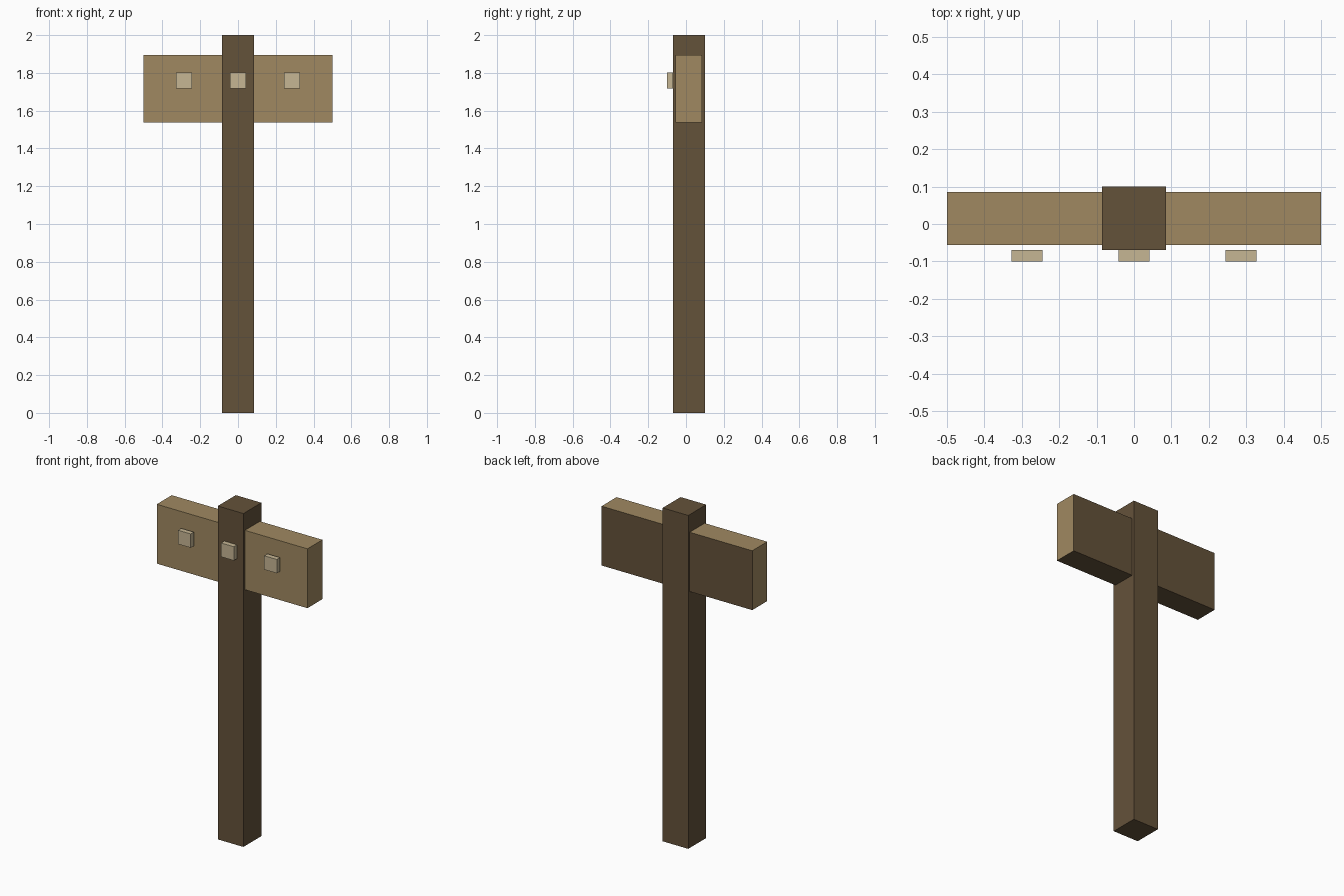
import bpy, bmesh
from mathutils import Vector

if "Cube" in bpy.data.objects:
    bpy.data.objects.remove(bpy.data.objects["Cube"])


def material(name, rgb):
    """Flat colour from 0-255 sRGB, stored as linear."""
    m = bpy.data.materials.new(name)
    lin = [((c / 255 + 0.055) / 1.055) ** 2.4 for c in rgb]
    m.diffuse_color = (*lin, 1.0)
    m.use_nodes = True
    m.node_tree.nodes["Principled BSDF"].inputs["Base Color"].default_value = m.diffuse_color
    return m


dark_wood = material("dark_wood", (100, 82, 58))
light_wood = material("light_wood", (160, 137, 97))
pale_peg = material("pale_peg", (198, 182, 148))


def box(name, lo, hi, *mats):
    lo, hi = Vector(lo), Vector(hi)
    bm = bmesh.new()
    bmesh.ops.create_cube(bm, size=1)
    bmesh.ops.scale(bm, vec=hi - lo, verts=bm.verts)
    bmesh.ops.translate(bm, vec=(lo + hi) / 2, verts=bm.verts)
    bm.normal_update()
    mesh = bpy.data.meshes.new(name)
    bm.to_mesh(mesh)
    bm.free()
    for m in mats:
        mesh.materials.append(m)
    obj = bpy.data.objects.new(name, mesh)
    bpy.context.collection.objects.link(obj)
    return obj


# Upright post
box("post", (-0.085, -0.07, 0), (0.085, 0.1, 2), dark_wood)

# Crossboard through the post; back and underside are dark wood
board = box("crossboard", (-0.5, -0.056, 1.538), (0.5, 0.086, 1.894),
            light_wood, dark_wood)
for p in board.data.polygons:
    if p.normal.y > 0.5 or p.normal.z < -0.5:
        p.material_index = 1

# Three square pegs in a row across the front
for name, x in (("left_peg", -0.286), ("middle_peg", 0.0), ("right_peg", 0.286)):
    box(name, (x - 0.042, -0.1, 1.718), (x + 0.042, -0.07, 1.801), pale_peg)
